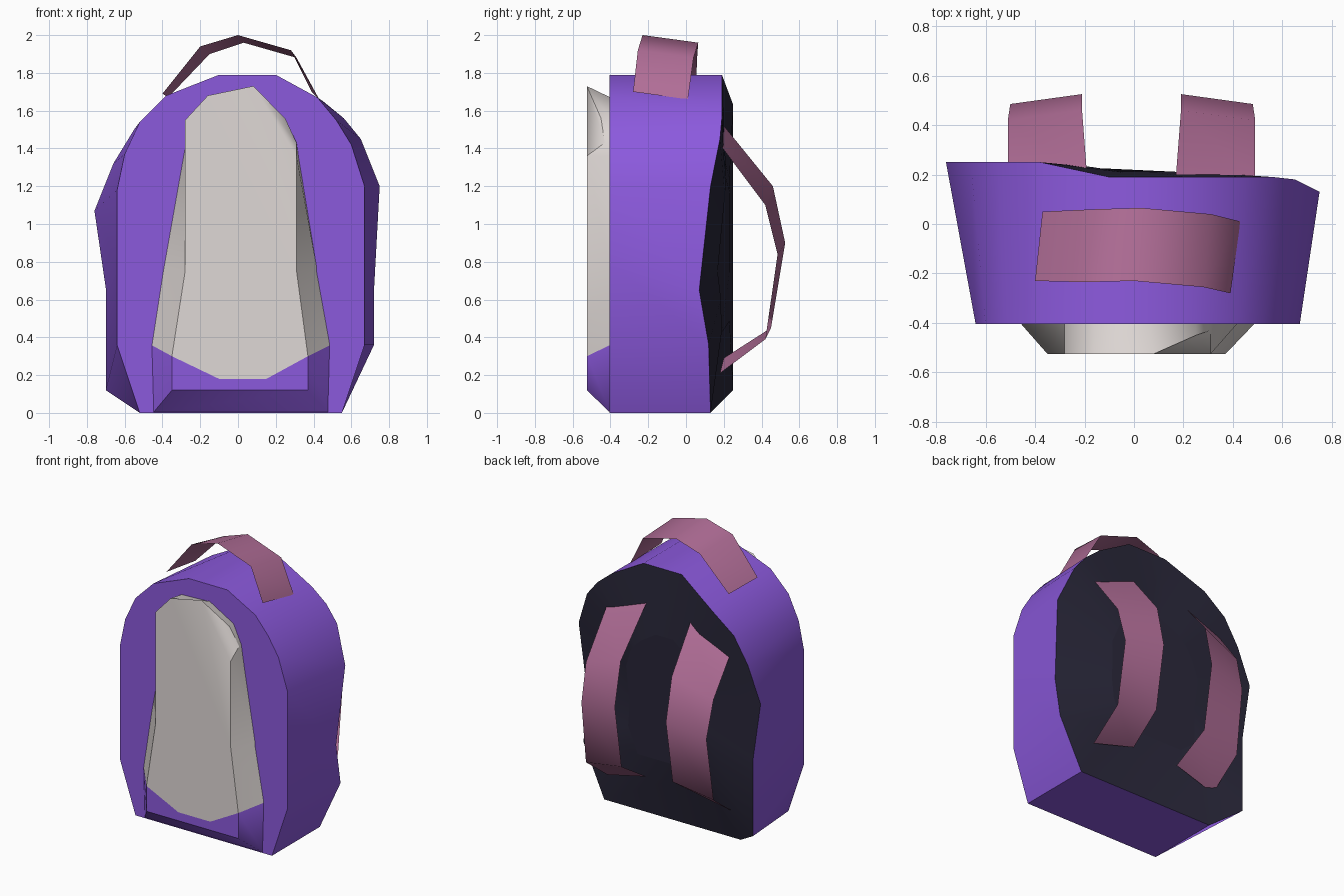
import bpy
import math

if "Cube" in bpy.data.objects:
    bpy.data.objects.remove(bpy.data.objects["Cube"])


def material(name, rgb):
    m = bpy.data.materials.new(name)
    m.diffuse_color = (*rgb, 1)
    m.use_nodes = True
    m.node_tree.nodes["Principled BSDF"].inputs["Base Color"].default_value = m.diffuse_color
    return m


PURPLE = material("purple_fabric", (0.26, 0.1, 0.72))
GREY = material("light_grey_fabric", (0.74, 0.69, 0.67))
DARK = material("dark_back_fabric", (0.022, 0.02, 0.041))
PINK = material("pink_strap", (0.44, 0.155, 0.31))


def build(name, verts, faces, mats, slots=None, angle=35):
    me = bpy.data.meshes.new(name)
    me.from_pydata(verts, [], faces)
    for m in mats:
        me.materials.append(m)
    if slots:
        for p, s in zip(me.polygons, slots):
            p.material_index = s
    me.update()
    ob = bpy.data.objects.new(name, me)
    bpy.context.collection.objects.link(ob)
    bpy.ops.object.select_all(action='DESELECT')
    ob.select_set(True)
    bpy.context.view_layer.objects.active = ob
    bpy.ops.object.shade_smooth_by_angle(angle=math.radians(angle))
    return ob


def bridge(a, b, n):
    """Quads between two closed rings starting at vertex a and b."""
    return [(a + i, b + i, b + (i + 1) % n, a + (i + 1) % n) for i in range(n)]


# Bag body: front arch lofted to a wider, uneven back arch, clockwise from the front
front = [(-.52, 0), (-.64, .36), (-.64, .8), (-.64, 1.18), (-.6, 1.37), (-.52, 1.54),
         (-.38, 1.68), (-.1, 1.79), (.2, 1.79), (.42, 1.67), (.52, 1.55), (.6, 1.42),
         (.67, 1.2), (.67, .8), (.67, .36), (.55, 0)]
back = [(-.52, .13, 0), (-.7, .25, .12), (-.7, .25, .66), (-.76, .25, 1.07),
        (-.66, .25, 1.32), (-.55, .25, 1.5), (-.38, .25, 1.63), (-.1, .19, 1.79),
        (.2, .19, 1.79), (.45, .19, 1.65), (.56, .19, 1.56), (.65, .18, 1.45),
        (.75, .13, 1.2), (.72, .07, .65), (.72, .12, .36), (.55, .13, 0)]
n = len(front)
verts = [(x, -.405, z) for x, z in front] + back
faces = [tuple(reversed(range(n)))] + bridge(0, n, n)
build("bag_body", verts, faces, [PURPLE])

# Dark back panel, sloping gently from its uneven rim to the middle
inner = [(x * .45, .22 + (y - .22) * .35, .85 + (z - .85) * .5) for x, y, z in back]
build("back_panel", back + inner, bridge(0, n, n) + [tuple(range(n, 2 * n))], [DARK])

# Front pocket: purple base below a V-shaped line, grey above
Y = -.525
pf = [(-.35, Y, .12), (-.35, Y, .30), (-.28, Y, .75), (-.28, Y, 1.43), (-.28, Y, 1.55),
      (-.16, Y, 1.68), (.08, Y, 1.73), (.25, -.45, 1.56), (.31, -.43, 1.43),
      (.31, Y, 1.36), (.31, Y, .75), (.37, Y, .30), (.37, Y, .12)]
pb = [(-.45, 0), (-.46, .36), (-.4, .75), (-.28, 1.43), (-.28, 1.55), (-.16, 1.66),
      (.06, 1.67), (.25, 1.56), (.31, 1.43), (.32, 1.36), (.42, .75), (.49, .36), (.48, 0)]
k = len(pf)
verts = pf + [(x, -.4, z) for x, z in pb] + [(-.1, Y, .18), (.15, Y, .18)]
v1, v2 = 2 * k, 2 * k + 1
faces = bridge(0, k, k)
slots = [0 if 1 <= i <= 10 else 1 for i in range(k)]
faces += [(1, v1, v2, 11, 10, 9, 6, 5, 4, 3, 2), (6, 9, 8, 7), (0, 12, 11, v2, v1, 1)]
slots += [0, 0, 1]
build("front_pocket", verts, faces, [GREY, PURPLE], slots, angle=62)


# Straps: thin fabric strips between two edge paths
def strip(name, a, b):
    m = len(a)
    quads = [(i, i + 1, m + i + 1, m + i) for i in range(m - 1)]
    build(name, a + b, quads, [PINK], angle=80)


strip("top_handle",
      [(-.4, -.23, 1.69), (-.2, -.235, 1.94), (0, -.23, 2.0), (.28, -.255, 1.92), (.39, -.28, 1.70)],
      [(-.37, .05, 1.67), (-.15, .06, 1.90), (.03, .065, 1.96), (.31, .04, 1.88), (.43, .01, 1.66)])

inside = [(.17, .2, 1.52), (.19, .46, 1.2), (.19, .525, .9), (.19, .45, .45), (.17, .2, .29)]
outside = [(.49, .18, 1.42), (.49, .42, 1.1), (.48, .485, .84), (.49, .42, .39), (.49, .18, .21)]
strip("right_shoulder_strap", outside, inside)


def flip(path):
    return [(-.02 - x, y, z) for x, y, z in path]


strip("left_shoulder_strap", flip(inside), flip(outside))
